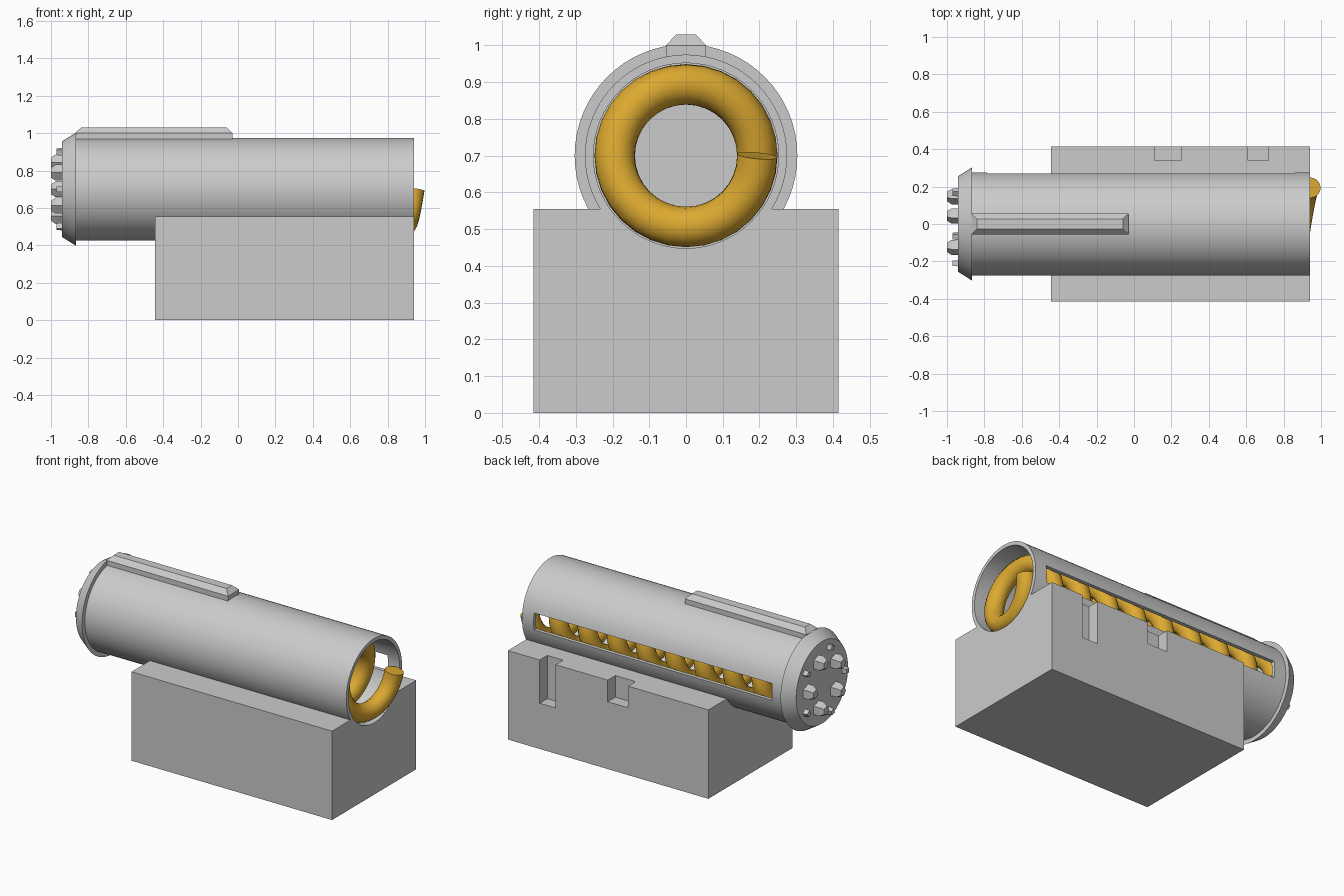
import bpy, bmesh
from math import pi, sin, cos
from mathutils import Matrix, Vector

if "Cube" in bpy.data.objects:
    bpy.data.objects.remove(bpy.data.objects["Cube"])

AXIS_Z = 0.70  # height of the tube axis


def add_object(name, bm, smooth=False):
    bmesh.ops.recalc_face_normals(bm, faces=bm.faces)
    mesh = bpy.data.meshes.new(name)
    bm.to_mesh(mesh)
    bm.free()
    ob = bpy.data.objects.new(name, mesh)
    bpy.context.collection.objects.link(ob)
    if smooth:
        smooth_object(ob)
    return ob


def select_only(ob):
    bpy.ops.object.select_all(action='DESELECT')
    ob.select_set(True)
    bpy.context.view_layer.objects.active = ob


def smooth_object(ob):
    select_only(ob)
    bpy.ops.object.shade_smooth_by_angle(angle=0.5)


def box(name, lo, hi):
    bm = bmesh.new()
    size = [b - a for a, b in zip(lo, hi)]
    mid = [(a + b) / 2 for a, b in zip(lo, hi)]
    bmesh.ops.create_cube(bm, size=1, matrix=Matrix.Translation(mid) @ Matrix.Diagonal((*size, 1)))
    return add_object(name, bm)


def lathe(name, profile, closed, sides=64, smooth=True):
    """Spin (x, radius) points around the tube axis."""
    bm = bmesh.new()
    verts = [bm.verts.new((x, 0, AXIS_Z + r)) for x, r in profile]
    edges = [bm.edges.new(p) for p in zip(verts, verts[1:])]
    if closed:
        edges.append(bm.edges.new((verts[-1], verts[0])))
    bmesh.ops.spin(bm, geom=verts + edges, cent=(0, 0, AXIS_Z), axis=(1, 0, 0),
                   angle=2 * pi, steps=sides)
    bmesh.ops.remove_doubles(bm, verts=bm.verts, dist=1e-4)
    return add_object(name, bm, smooth)


def cut(target, cutter):
    mod = target.modifiers.new("cut", 'BOOLEAN')
    mod.operation = 'DIFFERENCE'
    mod.solver = 'EXACT'
    mod.object = cutter
    select_only(target)
    bpy.ops.object.modifier_apply(modifier=mod.name)
    bpy.data.objects.remove(cutter)


# tube with a long window on the back side
tube = lathe("tube", [(-0.88, 0.275), (0.94, 0.275), (0.94, 0.252), (-0.88, 0.252)], True)
cut(tube, box("window_cutter", (-0.785, 0.15, 0.65), (0.86, 0.35, 0.755)))
smooth_object(tube)

# flared end cap
lathe("end_cap", [(-0.94, 0), (-0.94, 0.256), (-0.865, 0.303), (-0.865, 0)], False)

# base block, bored for the tube, with two notches in the back
base = box("base_block", (-0.445, -0.415, 0), (0.94, 0.415, 0.555))
cut(base, lathe("bore_cutter", [(-1, 0), (-1, 0.272), (1.2, 0.272), (1.2, 0)], False, smooth=False))
cut(base, box("notch_cutter", (0.11, 0.34, 0.42), (0.25, 0.5, 0.7)))
cut(base, box("notch_cutter", (0.61, 0.34, 0.285), (0.72, 0.5, 0.7)))
smooth_object(base)

# top rail with chamfered upper edges
bm = bmesh.new()
rings = []
for x0, x1, y, z in ((-0.87, -0.03, 0.055, 0.955), (-0.87, -0.03, 0.055, 1.0),
                     (-0.84, -0.06, 0.027, 1.029)):
    rings.append([bm.verts.new(p) for p in ((x0, -y, z), (x1, -y, z), (x1, y, z), (x0, y, z))])
for a, b in zip(rings, rings[1:]):
    for i in range(4):
        j = (i + 1) % 4
        bm.faces.new((a[i], a[j], b[j], b[i]))
bm.faces.new(rings[0])
bm.faces.new(rings[-1])
add_object("top_rail", bm)


# studs on the end cap: five large, five small between them
def stud(name, angle, dist, sides, levels):
    c = Vector((0, dist * cos(angle), AXIS_Z + dist * sin(angle)))
    bm = bmesh.new()
    rings = []
    for x, r in levels:
        rings.append([bm.verts.new(c + Vector((x, r * cos(t), r * sin(t))))
                      for t in (angle + 2 * pi * (k + 0.5) / sides for k in range(sides))])
    for a, b in zip(rings, rings[1:]):
        for i in range(sides):
            j = (i + 1) % sides
            bm.faces.new((a[i], a[j], b[j], b[i]))
    bm.faces.new(rings[0])
    bm.faces.new(rings[-1])
    add_object(name, bm)


for k in range(5):
    a = 2 * pi * k / 5
    stud(f"large_stud_{k + 1}", a, 0.15, 5, [(-0.93, 0.045), (-0.975, 0.045), (-1.0, 0.028)])
    stud(f"small_stud_{k + 1}", a + pi / 5, 0.21, 4, [(-0.93, 0.024), (-0.97, 0.02)])

# coil inside the tube
TURNS, STEPS, PITCH = 9, 32, 0.2
curve = bpy.data.curves.new("coil", 'CURVE')
curve.dimensions = '3D'
curve.bevel_depth = 0.055
curve.bevel_resolution = 6
curve.use_fill_caps = True
spline = curve.splines.new('POLY')
spline.points.add(TURNS * STEPS)
for i, p in enumerate(spline.points):
    t = i / STEPS
    a = -2 * pi * t
    p.co = (0.943 - PITCH * t, 0.194 * cos(a), AXIS_Z + 0.194 * sin(a), 1)
coil = bpy.data.objects.new("coil", curve)
bpy.context.collection.objects.link(coil)
select_only(coil)
bpy.ops.object.convert(target='MESH')
coil = bpy.context.view_layer.objects.active
smooth_object(coil)
gold = bpy.data.materials.new("gold")
gold.diffuse_color = (0.72, 0.4, 0.03, 1)
gold.use_nodes = True
gold.node_tree.nodes["Principled BSDF"].inputs["Base Color"].default_value = gold.diffuse_color
coil.data.materials.clear()
coil.data.materials.append(gold)
